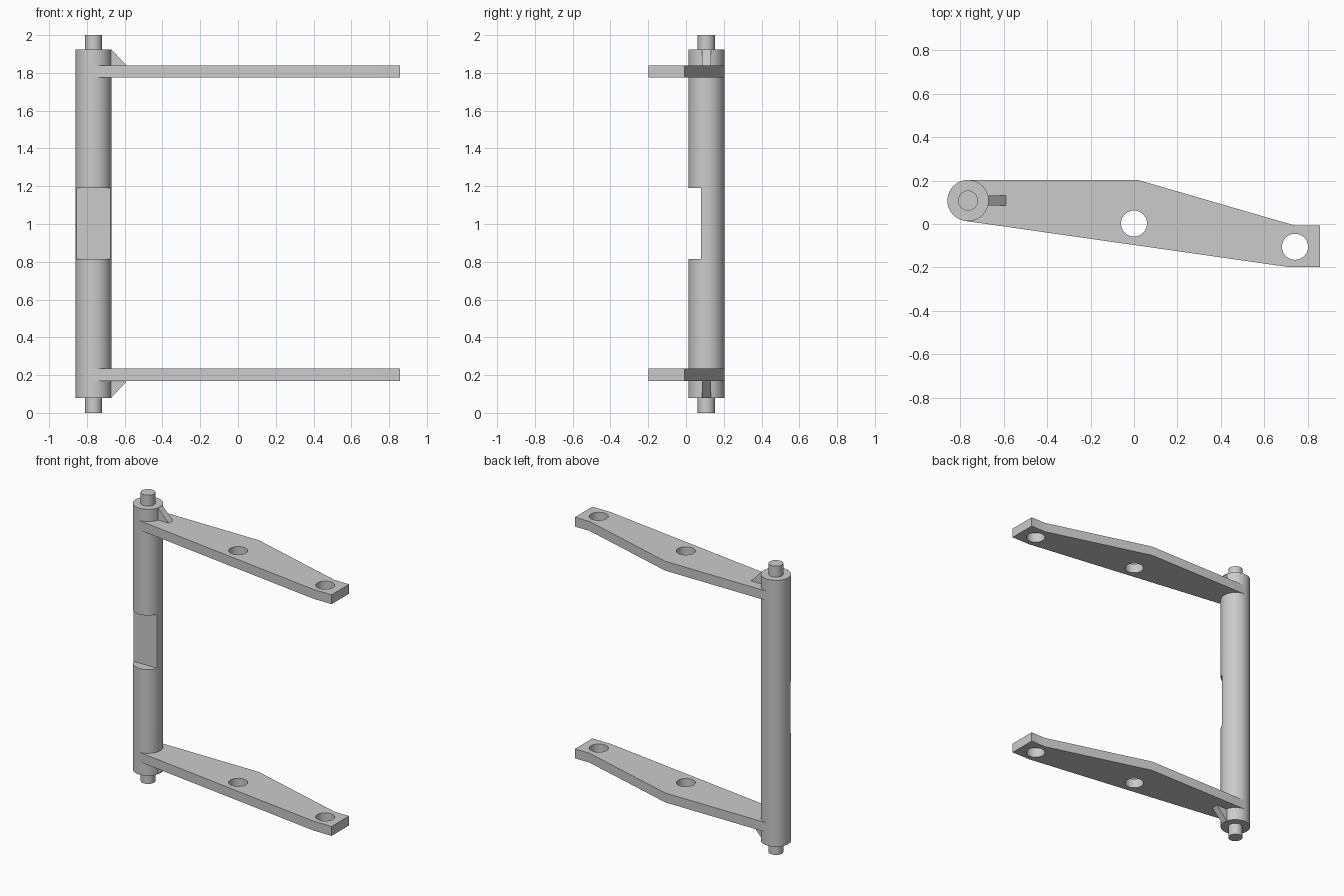
import bpy
import bmesh
from math import cos, sin, pi
from mathutils import Matrix, Vector

cube = bpy.data.objects.get("Cube")
if cube:
    bpy.data.objects.remove(cube, do_unlink=True)

AXIS_X, AXIS_Y = -0.765, 0.108
SHAFT_R = 0.095
HEIGHT = 2.0

# Single grey metal
steel = bpy.data.materials.new("grey_steel")
steel.use_nodes = True
GREY = (0.6, 0.6, 0.6, 1.0)
steel.diffuse_color = GREY
steel.node_tree.nodes["Principled BSDF"].inputs["Base Color"].default_value = GREY


def prism(name, points, extrude):
    """Extrude a planar outline along a vector into a closed solid."""
    bm = bmesh.new()
    face = bm.faces.new([bm.verts.new(p) for p in points])
    top = bmesh.ops.extrude_face_region(bm, geom=[face], use_keep_orig=True)["geom"]
    bmesh.ops.translate(bm, vec=Vector(extrude),
                        verts=[g for g in top if isinstance(g, bmesh.types.BMVert)])
    bmesh.ops.recalc_face_normals(bm, faces=bm.faces[:])
    mesh = bpy.data.meshes.new(name)
    bm.to_mesh(mesh)
    bm.free()
    mesh.materials.append(steel)
    obj = bpy.data.objects.new(name, mesh)
    bpy.context.collection.objects.link(obj)
    return obj


def cylinder(name, x, y, radius, z0, z1, sides=64):
    ring = [(x + radius * cos(2 * pi * i / sides),
             y + radius * sin(2 * pi * i / sides), z0) for i in range(sides)]
    return prism(name, ring, (0, 0, z1 - z0))


def cut(obj, cutter):
    """Subtract the cutter, apply the result and remove the cutter."""
    cutter.hide_render = True
    mod = obj.modifiers.new("cut", 'BOOLEAN')
    mod.operation = 'DIFFERENCE'
    mod.solver = 'EXACT'
    mod.object = cutter
    select_only(obj)
    bpy.ops.object.modifier_apply(modifier=mod.name)
    bpy.data.objects.remove(cutter, do_unlink=True)


def select_only(obj):
    bpy.ops.object.select_all(action='DESELECT')
    obj.select_set(True)
    bpy.context.view_layer.objects.active = obj


# Shaft with a flat milled into its front
shaft = cylinder("shaft", AXIS_X, AXIS_Y, SHAFT_R, 0.08, 1.925)
flat = prism("flat_cutter", [(-1, -0.1, 0.815), (-0.5, -0.1, 0.815),
                             (-0.5, 0.079, 0.815), (-1, 0.079, 0.815)], (0, 0, 0.375))
cut(shaft, flat)

# Pivot pins at both ends
pins = [cylinder("lower_pin", AXIS_X, AXIS_Y, 0.046, 0, 0.1),
        cylinder("upper_pin", AXIS_X, AXIS_Y, 0.046, 1.9, HEIGHT)]

# Tapered arms with two holes, and gussets bracing them to the shaft
OUTLINE = [(AXIS_X, 0.203), (0.018, 0.203), (0.745, -0.008), (0.857, -0.008),
           (0.857, -0.199), (0.718, -0.199), (-0.778, 0.014)]
HOLES = [(0.0, 0.002), (0.742, -0.105)]
arms = []
for side, z0 in (("lower", 0.17), ("upper", 1.775)):
    arm = prism(side + "_arm", [(x, y, z0) for x, y in OUTLINE], (0, 0, 0.065))
    for x, y in HOLES:
        cut(arm, cylinder("hole_cutter", x, y, 0.06, z0 - 0.1, z0 + 0.2, 48))
    arms.append(arm)

    gusset = prism(side + "_gusset",
                   [(-0.69, 0.085, 1.925), (-0.672, 0.085, 1.925),
                    (-0.589, 0.085, 1.838), (-0.69, 0.085, 1.838)], (0, 0.047, 0))
    if side == "lower":
        # Mirror about mid height, matching the shaft ends
        gusset.data.transform(Matrix.Translation((0, 0, 2.005)) @ Matrix.Diagonal((1, 1, -1, 1)))
        gusset.data.flip_normals()

# Smooth the round surfaces, keep the edges sharp
for obj in [shaft] + pins + arms:
    select_only(obj)
    bpy.ops.object.shade_smooth_by_angle(angle=pi / 6)
